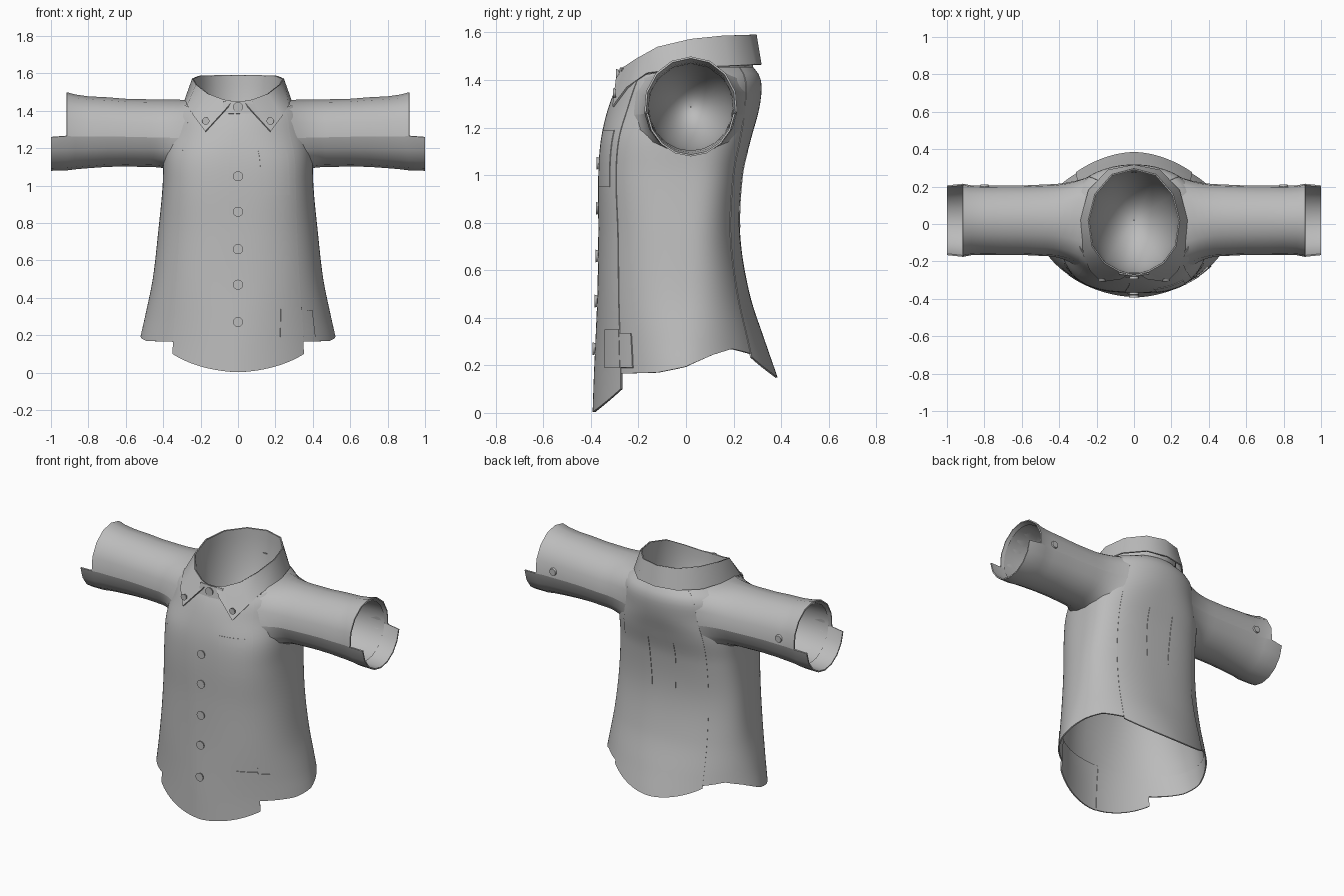
import bpy, bmesh, math
from mathutils import Vector

if "Cube" in bpy.data.objects:
    bpy.data.objects.remove(bpy.data.objects["Cube"])

cloth = bpy.data.materials.new("grey_cloth")
cloth.diffuse_color = (0.5, 0.5, 0.5, 1)
cloth.use_nodes = True
cloth.node_tree.nodes["Principled BSDF"].inputs["Base Color"].default_value = cloth.diffuse_color

# Torso sections: z, half width, front depth, back depth, squareness
SECTIONS = [(0, .545, .39, .43, 1.8), (.17, .525, .384, .375, 1.85), (.3, .497, .378, .33, 2.0),
            (.5, .456, .370, .265, 2.3), (.75, .427, .366, .225, 2.5), (1.0, .403, .366, .235, 2.8),
            (1.15, .40, .355, .27, 2.7), (1.28, .39, .325, .305, 2.2), (1.38, .375, .285, .315, 2.1),
            (1.43, .33, .25, .30, 2.1), (1.46, .25, .20, .275, 2.1)]


def section(z):
    """Smoothly interpolated torso section at height z."""
    s = SECTIONS
    z = min(max(z, 0), 1.4599)
    i = max(k for k in range(len(s) - 1) if s[k][0] <= z)
    p0, p1, p2, p3 = s[max(i - 1, 0)], s[i], s[i + 1], s[min(i + 2, len(s) - 1)]
    h = p2[0] - p1[0]
    t = (z - p1[0]) / h
    out = []
    for c in range(1, 5):
        m1 = (p2[c] - p0[c]) / (p2[0] - p0[0]) * h
        m2 = (p3[c] - p1[c]) / (p3[0] - p1[0]) * h
        out.append((2*t**3 - 3*t*t + 1) * p1[c] + (t**3 - 2*t*t + t) * m1
                   + (3*t*t - 2*t**3) * p2[c] + (t**3 - t*t) * m2)
    return out


def power(v, e):
    return math.copysign(abs(v) ** e, v)


def torso(deg, z, off=0.0, scale=1.0):
    """Point on the torso; 0 degrees is the front, 90 is +x."""
    a, f, b, n = section(z)
    s, c = math.sin(math.radians(deg)), math.cos(math.radians(deg))
    return Vector((power(s, 2 / n) * (a + off) * scale,
                   -power(c, 2 / n) * ((f if c > 0 else b) + off) * scale, z))


def torso_x(y, z):
    a, f, b, n = section(z)
    r = min(abs(y) / (f if y < 0 else b), 1)
    return a * (1 - r ** n) ** (1 / n)


def grid(name, rows, closed=False, solid=0.0, mirror=False, drop=None):
    """Skin rows of points into a sheet."""
    bm = bmesh.new()
    v = [[bm.verts.new(p) for p in r] for r in rows]
    n = len(rows[0])
    for r in range(len(rows) - 1):
        for c in range(n if closed else n - 1):
            d = (c + 1) % n
            bm.faces.new((v[r][c], v[r][d], v[r + 1][d], v[r + 1][c]))
    if drop:
        gone = [f for f in bm.faces if drop(f.calc_center_median())]
        bmesh.ops.delete(bm, geom=gone, context='FACES')
    return finish(name, bm, solid, mirror)


def finish(name, bm, solid=0.0, mirror=False, angle=40):
    me = bpy.data.meshes.new(name)
    bm.to_mesh(me)
    bm.free()
    me.materials.append(cloth)
    ob = bpy.data.objects.new(name, me)
    bpy.context.collection.objects.link(ob)
    bpy.ops.object.select_all(action='DESELECT')
    ob.select_set(True)
    bpy.context.view_layer.objects.active = ob
    if solid:
        m = ob.modifiers.new("thickness", 'SOLIDIFY')
        m.thickness, m.offset = solid, -1
        bpy.ops.object.modifier_apply(modifier=m.name)
    if mirror:
        m = ob.modifiers.new("mirror", 'MIRROR')
        m.use_mirror_merge = False
        bpy.ops.object.modifier_apply(modifier=m.name)
    bpy.ops.object.shade_smooth_by_angle(angle=math.radians(angle))
    return ob


def lerp_table(table, t):
    for (a, va), (b, vb) in zip(table, table[1:]):
        if t <= b:
            return va + (vb - va) * (t - a) / (b - a)
    return table[-1][1]


def neckline(d):
    return 1.455 - .05 * max(0, math.cos(math.radians(d)))


def panel(name, d0, d1, low, high, cols=16, nrows=44, off=0.0, solid=.008, **kw):
    degs = [d0 + (d1 - d0) * i / cols for i in range(cols + 1)]
    rows = [[torso(d, low(d) + (high(d) - low(d)) * r / nrows, off) for d in degs]
            for r in range(nrows + 1)]
    return grid(name, rows, solid=solid, **kw)


# Torso panels with curved tails front and back
def front_hem(d):
    return .003 + .097 * (abs(d) / 43) ** 2


SIDE_HEM = [(43, .165), (70, .170), (90, .195), (110, .245), (125, .27), (142, .25)]
panel("front_panel_under", -43, -3, front_hem, neckline)
panel("front_panel_over", -3, 43, front_hem, neckline, off=.003)
panel("side_panel", 43, 142, lambda d: lerp_table(SIDE_HEM, d), neckline, cols=44, mirror=True,
      drop=lambda p: ((p.y - .02) / .19) ** 2 + ((p.z - 1.275) / .165) ** 2 < 1)
panel("back_panel", 142, 218, lambda d: .15 + .085 * (abs(d - 180) / 38) ** 2, neckline,
      cols=24, off=.003)

# Closed lining inside the hem
arc = [math.radians(t) for t in range(0, 90, 6)] + [math.radians(89.5)]
grid("hem_lining", [[torso(-d, .3 + .6 * math.sin(t), -.012, math.cos(t) ** .6)
                     for d in range(0, 360, 10)] for t in arc], closed=True)

# Sleeves: flared into the shoulder, upper shell shorter than the lower one at the cuff
STATIONS = [(.47, 1.280, .193, .181), (.6, 1.283, .187, .181), (.7, 1.286, .187, .186),
            (.8, 1.285, .186, .192), (.87, 1.287, .188, .20), (.915, 1.29, .197, .209)]


def sleeve(name, d0, d1, stations, cols):
    ang = [math.radians(d0 + (d1 - d0) * i / cols) for i in range(cols + 1)]

    def ring(s):
        x, zc, ry, rz = s
        return [Vector((x, .02 + ry * math.cos(t), zc + rz * math.sin(t))) for t in ang]

    joint = []
    for t in ang:
        e = .75 if math.sin(t) > 0 else 1
        y, z = .02 + .245 * power(math.cos(t), e), 1.275 + .182 * power(math.sin(t), e)
        joint.append(Vector((torso_x(y, z) - .004, y, z)))
    first = ring(stations[0])
    rows = []
    for k in range(5):
        t = k / 5
        rows.append([Vector((a.x + (b.x - a.x) * t, *(a.yz + (b.yz - a.yz) * (1 - (1 - t) ** 2))))
                     for a, b in zip(joint, first)])
    grid(name, rows + [ring(s) for s in stations], solid=.008, mirror=True)


sleeve("sleeve_upper", -7, 187, STATIONS, 8)
sleeve("sleeve_lower", 187, 353, STATIONS + [(1.0, 1.283, .188, .204)], 8)
grid("sleeve_lining", [[(.90 - .5 * math.sin(t), .02 + .178 * math.cos(t) * math.cos(p),
                         1.287 + .186 * math.cos(t) * math.sin(p))
                        for p in [math.radians(18 * i) for i in range(20)]] for t in arc],
     closed=True, mirror=True)

# Collar: pairs of rim and lower edge, from the front opening round to the back
HALF = [((.03, -.27, 1.452), (.07, -.295, 1.405)), ((.08, -.255, 1.46), (.175, -.31, 1.29)),
        ((.16, -.21, 1.49), (.235, -.25, 1.37)), ((.225, -.12, 1.54), (.272, -.165, 1.43)),
        ((.245, .02, 1.573), (.287, .02, 1.455)), ((.21, .16, 1.587), (.245, .18, 1.46)),
        ((.12, .265, 1.59), (.14, .29, 1.465)), ((0, .297, 1.592), (0, .318, 1.465))]


def flip(p):
    return (-p[0], p[1], p[2])


pairs = HALF + [(flip(a), flip(b)) for a, b in reversed(HALF[:-1])]
rim = [Vector(a) for a, b in pairs]
grid("collar_fall", [[Vector(b) for a, b in pairs], rim], solid=.008)
mid = Vector((0, .02, 0))
bowl = []
for t in arc:
    row = []
    for p in rim:
        q = mid + (p - mid) * (math.cos(t) * .975)
        q.z = p.z + (1.05 - p.z) * math.sin(t)
        row.append(q)
    bowl.append(row)
grid("collar_lining", bowl, closed=True)

# Collar band closing the neck at the front
grid("collar_band", [[(x, -.272 - .01 * (1 - abs(x) / .08) - o, z) for x in (-.08, -.04, 0, .04, .08)]
                     for z, o in ((1.385, .010), (1.42, .003), (1.452, -.004))], solid=.008)

# Pocket and hem patches
panel("chest_pocket", 10.5, 35, lambda d: .95, lambda d: 1.19, 8, 8, off=.006, solid=.004)
panel("hem_patch", 27, 43, lambda d: .19, lambda d: .35, 6, 4, off=.008, solid=.006)
panel("hem_patch_side", 43, 53, lambda d: .19, lambda d: .335, 4, 4, off=.006, solid=.006)

# Back darts
for i, d in enumerate((173, 187)):
    panel(f"back_dart_{i}", d - .25, d + .25, lambda d: .78, lambda d: 1.1, 1, 12,
          off=.006, solid=.004)


# Buttons
def button(name, loc, r=.027, mirror=False):
    bm = bmesh.new()
    bmesh.ops.create_cone(bm, cap_ends=True, segments=12, radius1=r, radius2=r * .85, depth=.012)
    for v in bm.verts:
        v.co = Vector((v.co.x, v.co.z, v.co.y)) + Vector(loc)
    bmesh.ops.recalc_face_normals(bm, faces=bm.faces)
    finish(name, bm, mirror=mirror)


for i, z in enumerate((1.05, .86, .66, .47, .27)):
    button(f"front_button_{i}", (0, torso(0, z).y - .007, z))
button("collar_button", (0, -.288, 1.42))
button("collar_tip_button", (.172, -.300, 1.345), .02, True)
button("cuff_button", (.80, .205, 1.30), .025, True)
